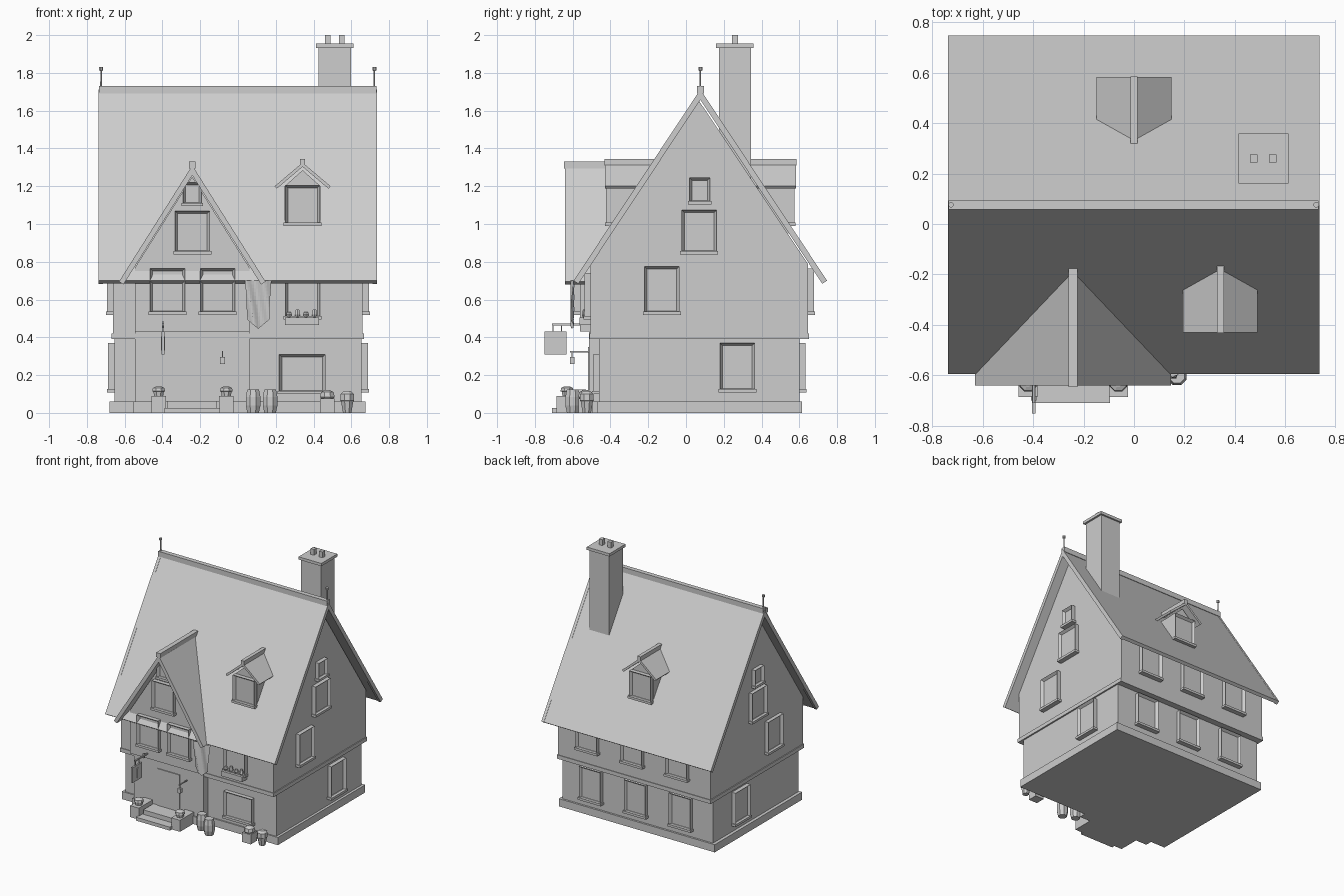
import bpy, bmesh, math
from mathutils import Matrix, Vector

cube = bpy.data.objects.get("Cube")
if cube:
    bpy.data.objects.remove(cube, do_unlink=True)

plaster = bpy.data.materials.new("light_grey")
plaster.use_nodes = True
GREY = (0.61, 0.61, 0.61, 1)
plaster.diffuse_color = GREY
plaster.node_tree.nodes["Principled BSDF"].inputs["Base Color"].default_value = GREY

MID_Y = 0.076    # main ridge line
WING_X = -0.242  # front gable ridge line


def finish(name, bm):
    bmesh.ops.recalc_face_normals(bm, faces=bm.faces)
    mesh = bpy.data.meshes.new(name)
    bm.to_mesh(mesh)
    bm.free()
    mesh.materials.append(plaster)
    obj = bpy.data.objects.new(name, mesh)
    bpy.context.scene.collection.objects.link(obj)
    return obj


def add_box(bm, x, y, z):
    size = Matrix.Diagonal((x[1] - x[0], y[1] - y[0], z[1] - z[0], 1))
    mid = Vector([(a + b) / 2 for a, b in (x, y, z)])
    return bmesh.ops.create_cube(bm, size=1, matrix=Matrix.Translation(mid) @ size)["verts"]


def box(name, x, y, z):
    bm = bmesh.new()
    add_box(bm, x, y, z)
    return finish(name, bm)


def prism(name, profile, axis, start, end):
    """Extrude a (side, height) profile along the x or y axis."""
    bm = bmesh.new()
    place = (lambda p: (start, p[0], p[1])) if axis == "x" else (lambda p: (p[0], start, p[1]))
    face = bm.faces.new([bm.verts.new(place(p)) for p in profile])
    new = bmesh.ops.extrude_face_region(bm, geom=[face])["geom"]
    step = (end - start, 0, 0) if axis == "x" else (0, end - start, 0)
    bmesh.ops.translate(bm, vec=step, verts=[g for g in new if isinstance(g, bmesh.types.BMVert)])
    return finish(name, bm)


def roof(name, mid, half, eave, top, thick, axis, start, end):
    """Two sloping slabs with square-cut eaves."""
    run = math.hypot(half, top - eave)
    nx, nz = (top - eave) / run * thick, half / run * thick
    drop = thick * run / half
    pts = [(mid - half, eave), (mid, top), (mid + half, eave),
           (mid + half - nx, eave - nz), (mid, top - drop), (mid - half + nx, eave - nz)]
    return prism(name, pts, axis, start, end)


def gable(name, left, right, low, eave, top, axis, start, end):
    pts = [(left, low), (right, low), (right, eave), ((left + right) / 2, top), (left, eave)]
    return prism(name, pts, axis, start, end)


def window(name, side, along, wall, z, width=0.185):
    """Recessed frame with a sill; side is the turn from the front."""
    bm = bmesh.new()
    h = width / 2
    add_box(bm, (-h, h), (-0.033, 0.02), z)
    bm.normal_update()
    front = [f for f in bm.faces if f.normal.y < -0.9]
    bmesh.ops.inset_region(bm, faces=front, thickness=0.02)
    bmesh.ops.translate(bm, vec=(0, 0.02, 0), verts=front[0].verts)
    add_box(bm, (-h - 0.008, h + 0.008), (-0.038, 0.02), (z[0] - 0.006, z[0] + 0.012))
    spot = {0: (along, -wall), 90: (wall, along), 180: (along, wall), -90: (-wall, along)}[side]
    bm.transform(Matrix.Translation((*spot, 0)) @ Matrix.Rotation(math.radians(side), 4, "Z"))
    return finish(name, bm)


def turned(name, x, y, rings, sides=8):
    """Stack of (radius, height) rings around a vertical axis."""
    bm = bmesh.new()
    loops = [[bm.verts.new((x + r * math.cos(a), y + r * math.sin(a), z))
              for a in [math.tau * (i + 0.5) / sides for i in range(sides)]] for r, z in rings]
    for low, high in zip(loops, loops[1:]):
        for i in range(sides):
            j = (i + 1) % sides
            bm.faces.new((low[i], low[j], high[j], high[i]))
    bm.faces.new(loops[0][::-1])
    bm.faces.new(loops[-1])
    return finish(name, bm)


# House body
box("plinth", (-0.68, 0.675), (-0.47, 0.615), (0, 0.06))
box("lower_walls", (-0.655, 0.655), (-0.46, 0.6), (0.05, 0.4))
box("floor_band", (-0.67, 0.667), (-0.51, 0.65), (0.39, 0.42))
gable("upper_walls", -0.505, 0.645, 0.41, 0.79, 1.65, "x", -0.663, 0.66)

# Main roof with edge boards and ridge
roof("main_roof", MID_Y, 0.67, 0.7, 1.71, 0.025, "x", -0.715, 0.712)
for side, a, b in (("right", -0.738, -0.715), ("left", 0.712, 0.735)):
    roof("roof_edge_" + side, MID_Y, 0.671, 0.7, 1.712, 0.03, "x", a, b)
box("main_ridge", (-0.735, 0.732), (MID_Y - 0.018, MID_Y + 0.018), (1.69, 1.73))
for side, x in (("right", -0.725), ("left", 0.722)):
    turned("finial_" + side, x, MID_Y, [(0.005, 1.72), (0.004, 1.81), (0.011, 1.813), (0.011, 1.83)])

# Chimney
box("chimney_stack", (0.427, 0.597), (0.175, 0.345), (1.1, 1.935))
box("chimney_cap", (0.414, 0.612), (0.16, 0.358), (1.933, 1.955))
for i, x in enumerate((0.475, 0.55)):
    box(f"chimney_pot_{i}", (x - 0.015, x + 0.015), (0.243, 0.275), (1.95, 2.0))

# Front wing
box("wing_plinth", (-0.555, 0.07), (-0.523, -0.4), (0, 0.06))
box("wing_lower_walls", (-0.545, 0.06), (-0.513, -0.4), (0.05, 0.44))
gable("wing_upper_walls", -0.545, 0.06, 0.43, 0.77, 1.25, "y", -0.56, -0.25)
roof("wing_roof", WING_X, 0.388, 0.695, 1.31, 0.028, "y", -0.64, -0.15)
box("wing_ridge", (WING_X - 0.018, WING_X + 0.018), (-0.645, -0.15), (1.295, 1.33))

# Dormers on both slopes
for name, side, x in (("front", -1, 0.342), ("back", 1, 0.0)):
    def at(d):
        return MID_Y + side * d
    gable(name + "_dormer_walls", x - 0.095, x + 0.095, 0.95, 1.2, 1.285, "y", at(0.466), at(0.2))
    roof(name + "_dormer_roof", x, 0.148, 1.2, 1.325, 0.017, "y", at(0.506), at(0.23))
    box(name + "_dormer_ridge", (x - 0.014, x + 0.014), sorted((at(0.508), at(0.22))), (1.31, 1.345))
    window(name + "_dormer_window", 0 if side < 0 else 180, x, abs(at(0.466)), (0.995, 1.205))

# Windows on the front
for i, x in enumerate((-0.373, -0.108)):
    window(f"wing_window_{i}", 0, x, 0.56, (0.525, 0.765))
window("wing_attic_window", 0, WING_X, 0.56, (0.845, 1.07))
window("wing_top_window", 0, WING_X, 0.56, (1.1, 1.22), 0.1)
window("front_lower_window", 0, 0.34, 0.46, (0.105, 0.31), 0.245)
window("front_upper_window", 0, 0.342, 0.505, (0.5, 0.74))

# Windows on both gable ends and the back
for turn, name in ((90, "left"), (-90, "right")):
    window(name + "_lower_window", turn, 0.272, 0.655, (0.115, 0.37))
    window(name + "_upper_window", turn, -0.128, 0.66, (0.525, 0.775))
    window(name + "_attic_window", turn, 0.07, 0.66, (0.845, 1.075))
    window(name + "_top_window", turn, 0.073, 0.66, (1.11, 1.245), 0.11)
for i, x in enumerate((-0.385, 0.005, 0.395)):
    window(f"back_lower_window_{i}", 180, x, 0.6, (0.115, 0.37))
    window(f"back_upper_window_{i}", 180, x, 0.645, (0.525, 0.765))

# Door, steps and step walls
box("door", (-0.34, -0.145), (-0.52, -0.5), (0.05, 0.35))
box("lower_step", (-0.39, -0.095), (-0.71, -0.5), (0, 0.027))
box("upper_step", (-0.375, -0.11), (-0.64, -0.5), (0.02, 0.062))
for side, x in (("right", -0.42), ("left", -0.062)):
    box("step_wall_" + side, (x - 0.038, x + 0.038), (-0.685, -0.5), (0, 0.09))
    turned("step_planter_" + side, x, -0.63,
           [(0.026, 0.09), (0.03, 0.112), (0.037, 0.115), (0.033, 0.132), (0.015, 0.14)])

# Barrels and pots along the front
for i, (x, y) in enumerate(((0.08, -0.56), (0.17, -0.6))):
    turned(f"barrel_{i}", x, y, [(0.033, 0), (0.042, 0.04), (0.042, 0.085), (0.033, 0.125)])
box("plant_box", (0.435, 0.51), (-0.57, -0.495), (0, 0.075))
turned("box_plant", 0.473, -0.532, [(0.03, 0.07), (0.042, 0.085), (0.036, 0.11), (0.015, 0.12)])
turned("plant_pot", 0.578, -0.525, [(0.024, 0), (0.035, 0.06), (0.04, 0.065), (0.038, 0.1), (0.02, 0.115)])

# Flower box
box("flower_box", (0.248, 0.43), (-0.563, -0.5), (0.465, 0.505))
for i in range(4):
    turned(f"flower_{i}", 0.27 + i * 0.045, -0.535,
           [(0.008, 0.5), (0.017, 0.52), (0.01, 0.535 + 0.012 * (i % 2))], 6)

# Hanging sign
box("sign_arm", (-0.402, -0.392), (-0.71, -0.5), (0.462, 0.472))
box("sign_bracket", (-0.403, -0.391), (-0.61, -0.595), (0.45, 0.485))
box("sign_board", (-0.404, -0.39), (-0.75, -0.632), (0.31, 0.43))
box("sign_emblem", (-0.408, -0.386), (-0.699, -0.682), (0.33, 0.405))
for i, y in enumerate((-0.705, -0.66)):
    box(f"sign_hanger_{i}", (-0.4, -0.394), (y - 0.003, y + 0.003), (0.425, 0.47))

# Door lantern
box("lantern_arm", (-0.086, -0.079), (-0.615, -0.5), (0.32, 0.327))
box("lantern_hook", (-0.085, -0.08), (-0.605, -0.6), (0.29, 0.325))
box("lantern", (-0.096, -0.07), (-0.615, -0.589), (0.26, 0.295))

# Rippled pennant with a pointed foot
bm = bmesh.new()
bmesh.ops.create_grid(bm, x_segments=12, y_segments=12, size=0.5)
for v in bm.verts:
    u, t = v.co.x, v.co.y + 0.5
    low = 0.445 + 0.1 * abs(u)
    v.co = (0.107 + 0.12 * u + 0.02 * t * t * u, -0.603 + 0.009 * math.sin(9 * u + 3 * t), low + t * (0.7 - low))
finish("pennant", bm)
